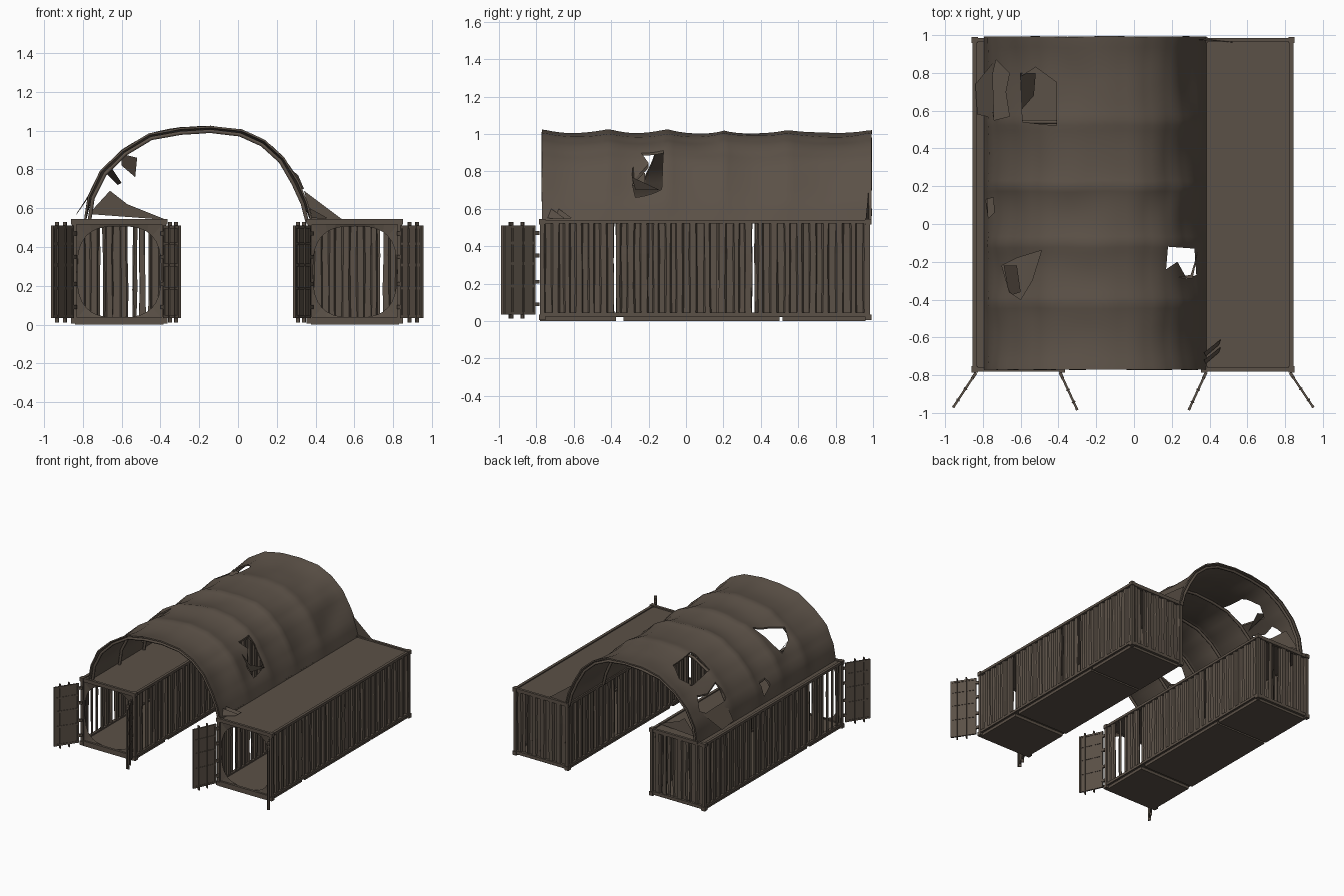
import bpy, bmesh, math, random
from mathutils import Vector, Matrix, noise

random.seed(4)
if "Cube" in bpy.data.objects:
    bpy.data.objects.remove(bpy.data.objects["Cube"])


def material(name, rgb):
    m = bpy.data.materials.new(name)
    m.use_nodes = True
    m.diffuse_color = (*rgb, 1)
    m.node_tree.nodes["Principled BSDF"].inputs["Base Color"].default_value = (*rgb, 1)
    return m


RUST = material("weathered brown", (0.105, 0.082, 0.063))


def finish(name, bm, smooth=False):
    me = bpy.data.meshes.new(name)
    bm.to_mesh(me)
    bm.free()
    me.materials.append(RUST)
    ob = bpy.data.objects.new(name, me)
    bpy.context.collection.objects.link(ob)
    if smooth:
        bpy.ops.object.select_all(action="DESELECT")
        ob.select_set(True)
        bpy.context.view_layer.objects.active = ob
        bpy.ops.object.shade_smooth_by_angle(angle=math.radians(40))
    return ob


def box(bm, x0, x1, y0, y1, z0, z1, place=Matrix()):
    size = Matrix.Diagonal((x1 - x0, y1 - y0, z1 - z0, 1))
    mid = Matrix.Translation(((x0 + x1) / 2, (y0 + y1) / 2, (z0 + z1) / 2))
    bmesh.ops.create_cube(bm, size=1, matrix=place @ mid @ size)


def face(bm, pts):
    bm.faces.new([bm.verts.new(p) for p in pts])


# Corrugated sheet along a line, battered at random, with narrow open slits
def wall(bm, start, end, out, slits, z0=0.03, z1=0.525):
    start, end, out = Vector(start), Vector(end), Vector(out)
    length = (end - start).length
    along = (end - start) / length
    stops = [(0, 0)]
    s, level = 0, 0
    while s < length - 0.05:
        s += random.uniform(0.02, 0.036)
        stops.append((s, level))
        s += 0.007
        level = 0.014 - level
        stops.append((s, level))
    stops.append((length, 0))
    for pos, width in slits:
        stops = [p for p in stops if not pos - width * 0.6 < p[0] < pos + width * 0.6]
        stops += [(pos - width / 2, 0.004), (pos + width / 2, 0.01)]
    stops.sort()
    cols = []
    for s, d in stops:
        inner = 0.01 < s < length - 0.01
        col = []
        for z in (z0, z0 + 0.15, z0 + 0.33, z1):
            lean = random.uniform(-0.003, 0.003) if inner else 0
            p = start + along * (s + lean) + out * (-d + random.uniform(-0.003, 0))
            col.append(bm.verts.new((p.x, p.y, z)))
        cols.append(col)
    for i in range(len(cols) - 1):
        mid = (stops[i][0] + stops[i + 1][0]) / 2
        if any(abs(mid - pos) < width * 0.4 for pos, width in slits):
            continue
        for k in range(3):
            bm.faces.new((cols[i][k], cols[i + 1][k], cols[i + 1][k + 1], cols[i][k + 1]))


# Door leaf, hinged at the origin and running along local +x
def door(name, hinge, tip):
    dx, dy = tip[0] - hinge[0], tip[1] - hinge[1]
    w = math.hypot(dx, dy)
    at = Matrix.Translation((*hinge, 0)) @ Matrix.Rotation(math.atan2(dy, dx), 4, "Z")
    bm = bmesh.new()
    box(bm, 0.01, w, -0.002, 0.002, 0.04, 0.505, at)
    for x in (0.01, w - 0.014):
        box(bm, x, x + 0.014, -0.007, 0.007, 0.035, 0.51, at)
    for z in (0.035, 0.18, 0.3, 0.41, 0.496):
        box(bm, 0.01, w, -0.006, 0.006, z, z + 0.014, at)
    for x in (w * 0.4, w * 0.75):
        box(bm, x, x + 0.007, -0.01, 0.01, 0.012, 0.53, at)
    for z in (0.08, 0.2, 0.34, 0.46):
        box(bm, -0.015, 0.02, -0.008, 0.008, z, z + 0.02, at)
    finish(name, bm)


# One container: frame, rounded doorway, floor, roof and walls
Y0, Y1, TOP = -0.78, 0.985, 0.54


def container(side, x0, x1, out_slits, in_slits, back_slits):
    bm = bmesh.new()
    for x in (x0, x1 - 0.022):
        for y in (Y0, Y1 - 0.022):
            box(bm, x, x + 0.022, y, y + 0.022, 0.01, TOP)
            for z in (0.005, TOP - 0.025):
                box(bm, x - 0.006, x + 0.028, y - 0.006, y + 0.028, z, z + 0.03)
        box(bm, x, x + 0.022, Y0, Y1, TOP - 0.02, TOP)
        box(bm, x, x + 0.022, Y0, Y1, 0.025, 0.045)
    for y in (Y0, Y1 - 0.02):
        box(bm, x0, x1, y, y + 0.02, TOP - 0.025, TOP + 0.003)
        box(bm, x0, x1, y, y + 0.02, 0.015, 0.04)
    finish(side + "_container_frame", bm)

    bm = bmesh.new()
    cx, cz, a, b = (x0 + x1) / 2, 0.272, (x1 - x0) / 2 - 0.015, 0.25
    rim, hole = [], []
    for i in range(32):
        c, s = math.cos(i * math.tau / 32), math.sin(i * math.tau / 32)
        k = max(abs(c), abs(s))
        rim.append(bm.verts.new((cx + a * c / k, Y0 + 0.012, cz + b * s / k)))
        p = [math.copysign(abs(v) ** 0.7, v) for v in (c, s)]
        hole.append(bm.verts.new((cx + a * 0.95 * p[0], Y0 + 0.02, cz + b * 0.94 * p[1])))
    for i in range(32):
        j = (i + 1) % 32
        bm.faces.new((rim[i], rim[j], hole[j], hole[i]))
    finish(side + "_doorway_surround", bm)

    bm = bmesh.new()
    box(bm, x0 + 0.01, x1 - 0.01, Y0, Y1 - 0.01, 0.022, 0.034)
    for y0, y1 in ((Y0, -0.375), (-0.335, 0.5), (0.515, 0.96)):
        box(bm, x0 + 0.015, x1 - 0.015, y0, y1, 0, 0.025)
    finish(side + "_container_floor", bm)

    bm = bmesh.new()
    box(bm, x0 + 0.01, x1 - 0.01, Y0 + 0.005, Y1 - 0.005, TOP - 0.018, TOP - 0.008)
    finish(side + "_container_roof", bm)

    bm = bmesh.new()
    sgn = 1 if cx > 0 else -1
    outer, inner = (x1, x0) if cx > 0 else (x0, x1)
    wall(bm, (outer - sgn * 0.004, Y0, 0), (outer - sgn * 0.004, Y1, 0), (sgn, 0, 0), out_slits)
    wall(bm, (inner + sgn * 0.004, Y0, 0), (inner + sgn * 0.004, Y1, 0), (-sgn, 0, 0), in_slits)
    wall(bm, (x0, Y1 - 0.004, 0), (x1, Y1 - 0.004, 0), (0, 1, 0), back_slits)
    finish(side + "_container_walls", bm)


SHARED = [(0.4, 0.012), (1.14, 0.015)]
container("right", -0.855, -0.37, SHARED + [(0.1, 0.02), (0.16, 0.03), (0.22, 0.02)],
          SHARED + [(0.13, 0.03), (0.2, 0.03)],
          [(0.15, 0.012), (0.3, 0.025), (0.34, 0.012), (0.385, 0.015)])
container("left", 0.36, 0.845, SHARED + [(0.95, 0.01)], SHARED + [(0.2, 0.02)], [(0.38, 0.015)])

door("right_outer_door", (-0.845, -0.8), (-0.958, -0.972))
door("right_inner_door", (-0.385, -0.8), (-0.3, -0.985))
door("left_inner_door", (0.375, -0.8), (0.29, -0.985))
door("left_outer_door", (0.835, -0.8), (0.95, -0.972))

# Arched tarpaulin: half-section path, sagging between the hoops
ARCH = [(-0.795, 0.53), (-0.775, 0.66), (-0.71, 0.79), (-0.6, 0.9), (-0.46, 0.985), (-0.3, 1.015),
        (-0.14, 1.025), (0.02, 1.005), (0.14, 0.95), (0.24, 0.86), (0.31, 0.74), (0.36, 0.63), (0.385, 0.53)]
HOOPS = [-0.755, -0.41, -0.1, 0.2, 0.54, 0.975]
CENTRE = Vector((-0.2, 0.5))


def arch_point(t, inset=0):
    f = t * (len(ARCH) - 1)
    i = min(int(f), len(ARCH) - 2)
    p = Vector(ARCH[i]).lerp(Vector(ARCH[i + 1]), f - i)
    return p + (CENTRE - p).normalized() * inset


bm = bmesh.new()
NU, NV = 36, 60
grid = []
for j in range(NV + 1):
    y = -0.77 + 1.762 * j / NV
    bay = next((i for i in range(5) if y <= HOOPS[i + 1]), 4)
    f = min(max((y - HOOPS[bay]) / (HOOPS[bay + 1] - HOOPS[bay]), 0), 1)
    row = []
    for i in range(NU + 1):
        t = i / NU
        n = noise.noise(Vector((t * 9, y * 4, 2)))
        droop = (0.022 * math.sin(math.pi * f) ** 0.8 + 0.01 * n) * min(1, 6 * t, 6 * (1 - t))
        p = arch_point(t, droop)
        row.append(bm.verts.new((p.x, y + 0.006 * n, p.y)))
    grid.append(row)
for j in range(NV):
    for i in range(NU):
        bm.faces.new((grid[j][i], grid[j][i + 1], grid[j + 1][i + 1], grid[j + 1][i]))
bmesh.ops.recalc_face_normals(bm, faces=bm.faces)
tarp = finish("tarpaulin_roof", bm)

# Torn holes cut straight down through the cloth
TEARS = [
    [(0.18, -0.12), (0.32, -0.13), (0.33, -0.27), (0.28, -0.29), (0.23, -0.2), (0.17, -0.24)],
    [(-0.6, 0.78), (-0.59, 0.54), (-0.41, 0.52), (-0.41, 0.75), (-0.52, 0.83)],
    [(-0.73, 0.87), (-0.77, 0.7), (-0.74, 0.55), (-0.66, 0.57), (-0.68, 0.7), (-0.66, 0.8)],
    [(-0.7, -0.22), (-0.66, -0.36), (-0.6, -0.4), (-0.54, -0.3), (-0.49, -0.14), (-0.62, -0.18)],
    [(-0.785, 0.13), (-0.77, 0.03), (-0.74, 0.06), (-0.745, 0.14)],
]
bm = bmesh.new()
for tear in TEARS:
    bottom = bm.faces.new([bm.verts.new((x, y, 0.58)) for x, y in tear])
    new = bmesh.ops.extrude_face_region(bm, geom=[bottom])["geom"]
    bmesh.ops.translate(bm, vec=(0, 0, 0.6), verts=[v for v in new if isinstance(v, bmesh.types.BMVert)])
bmesh.ops.recalc_face_normals(bm, faces=bm.faces)
cutter = finish("tear_cutter", bm)
cutter.hide_render = True
solid = tarp.modifiers.new("thickness", "SOLIDIFY")
solid.thickness = 0.01
cut = tarp.modifiers.new("tears", "BOOLEAN")
cut.object, cut.operation, cut.solver = cutter, "DIFFERENCE", "EXACT"
bpy.context.view_layer.objects.active = tarp
tarp.select_set(True)
for mod in ("thickness", "tears"):
    bpy.ops.object.modifier_apply(modifier=mod)
bpy.ops.object.shade_smooth_by_angle(angle=math.radians(40))
bpy.data.objects.remove(cutter)

# Bent hoops under the cloth
for k, y in enumerate(HOOPS):
    cu = bpy.data.curves.new("hoop", "CURVE")
    cu.dimensions, cu.bevel_depth, cu.bevel_resolution = "3D", 0.011, 1
    sp = cu.splines.new("POLY")
    sp.points.add(24)
    for i, pt in enumerate(sp.points):
        p = arch_point(i / 24, 0.028)
        pt.co = (p.x, y, p.y, 1)
    cu.materials.append(RUST)
    bpy.context.collection.objects.link(bpy.data.objects.new(f"hoop_{k + 1}", cu))

# Loose rags hanging from the tears and corners
bm = bmesh.new()
face(bm, [(0.34, 0.975, 0.69), (0.54, 0.96, TOP), (0.38, 0.98, TOP)])
face(bm, [(-0.77, 0.97, 0.57), (-0.66, 0.96, 0.69), (-0.57, 0.9, 0.62), (-0.37, 0.88, TOP)])
face(bm, [(-0.6, 0.8, 0.88), (-0.52, 0.8, 0.86), (-0.53, 0.68, 0.76), (-0.6, 0.6, 0.82)])
face(bm, [(-0.75, 0.85, 0.7), (-0.74, 0.56, 0.7), (-0.83, 0.58, 0.57), (-0.84, 0.74, 0.56)])
face(bm, [(-0.69, -0.22, 0.79), (-0.66, -0.38, 0.82), (-0.6, -0.36, 0.73), (-0.62, -0.22, 0.72)])
face(bm, [(0.2, -0.28, 0.86), (0.31, -0.29, 0.77), (0.34, -0.14, 0.7), (0.3, -0.27, 0.7)])
for y in (-0.68, -0.64):
    face(bm, [(0.37, y - 0.04, 0.6), (0.46, y + 0.03, 0.55), (0.45, y, 0.545), (0.38, y - 0.06, 0.55)])
finish("loose_rags", bm)
